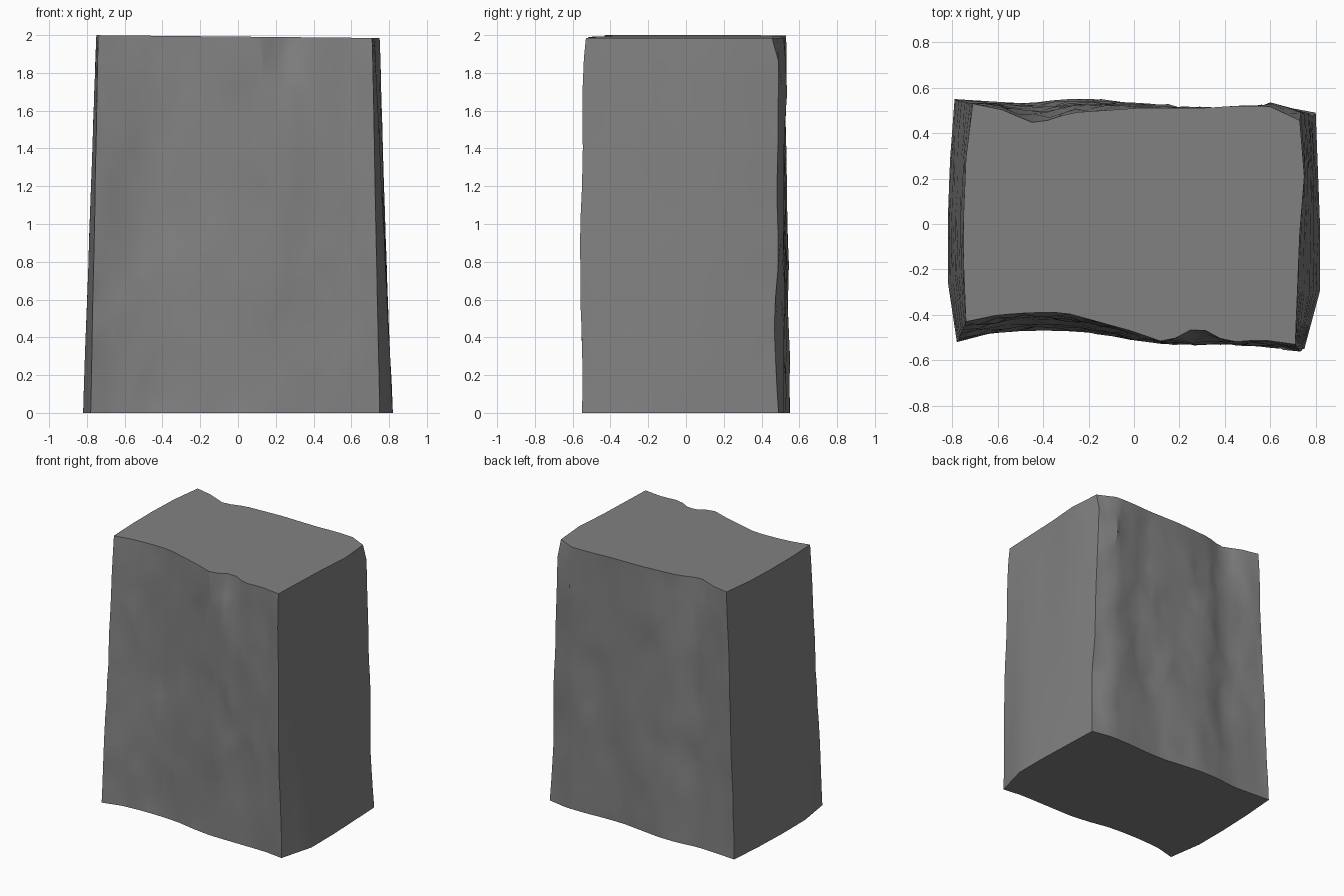
import bpy, bmesh, math, random
from mathutils import Vector, noise

random.seed(4)
if "Cube" in bpy.data.objects:
    bpy.data.objects.remove(bpy.data.objects["Cube"], do_unlink=True)

HEIGHT, ROWS, ACROSS, DEEP = 2.0, 13, 22, 8


def sample(profile, u):
    """Linear lookup along an evenly spaced profile given in hundredths."""
    p = u * (len(profile) - 1)
    i = min(int(p), len(profile) - 2)
    return (profile[i] + (profile[i + 1] - profile[i]) * (p - i)) / 100


def tent(x, centre, width):
    return max(0, 1 - abs(x - centre) / width)


# Edge profiles of the slab: (bottom, top); front and back run along x, sides along y
front = ([-52, -48, -47, -47, -48, -51, -53, -53, -53, -53, -55],
         [-43, -40, -39, -39, -43, -47, -52, -52, -52, -51, -53])
back = ([55, 54, 53, 55, 55, 53, 51, 51, 52, 52, 49],
        [53, 50, 49, 49, 50, 51, 51, 51, 52, 52, 49])
left = ([-78, -82, -82, -81, -79], [-74, -75, -75, -74, -71])
right = ([75, 82, 82, 81, 80], [71, 72, 73, 75, 73])


def blend(pair, u, t):
    return sample(pair[0], u) * (1 - t) + sample(pair[1], u) * t


def ruggedness(x, t, side):
    """Vertically stretched chipping of the broken faces."""
    p = Vector((x * 4, side * 7, t * 2.5))
    fine = Vector((x * 9, side * 3, t * 8))
    return (noise.noise(p) * 0.018 + noise.noise(fine) * 0.012) * math.sin(math.pi * t) ** 0.5


def broken_point(pair, u, t, side):
    x = blend(left, (side + 1) / 2, t) * (1 - u) + blend(right, (side + 1) / 2, t) * u
    y = blend(pair, u, t)
    upper = max(0, (t - 0.84) / 0.16)
    if side < 0:
        y += 0.07 * tent(x, 0.28, 0.13) * upper            # front notch
        y -= 0.02 * math.sin(math.pi * t) * tent(x, 0.7, 0.3)
    else:
        y -= 0.05 * tent(x, -0.43, 0.15) * max(0, (t - 0.75) / 0.25)  # back cleft
        y -= 0.04 * tent(x, 0.75, 0.15) * max(0, (t - 0.93) / 0.07)   # chipped corner
        y -= 0.03 * tent(x, 0.8, 0.2) * tent(t, 0.23, 0.2)
    y += ruggedness(x, t, side)
    return x, y


def ring(t):
    """One closed outline of the slab, counter-clockwise."""
    points = []
    for i in range(ACROSS):
        points.append(broken_point(front, i / ACROSS, t, -1))
    corners = [broken_point(pair, u, t, s)
               for pair, s, u in ((front, -1, 1), (back, 1, 1), (back, 1, 0), (front, -1, 0))]
    for i in range(DEEP):
        v = i / DEEP
        y = corners[0][1] * (1 - v) + corners[1][1] * v
        points.append((blend(right, v, t), y))
    for i in range(ACROSS):
        points.append(broken_point(back, 1 - i / ACROSS, t, 1))
    for i in range(DEEP):
        v = 1 - i / DEEP
        y = corners[3][1] * (1 - v) + corners[2][1] * v
        points.append((blend(left, v, t), y))
    return points


# Stack the outlines, with uneven heights between the flat ends
bm = bmesh.new()
rings = []
for r in range(ROWS + 1):
    row = []
    for i, (x, y) in enumerate(ring(r / ROWS)):
        z = HEIGHT * r / ROWS
        if 0 < r < ROWS:
            z += random.uniform(-0.04, 0.04)
            on_side = ACROSS <= i <= ACROSS + DEEP or i >= 2 * ACROSS + DEEP or i == 0
            if not on_side:
                x += random.uniform(-0.018, 0.018)
                y += random.uniform(-0.006, 0.006)
        elif r == ROWS:
            z -= 0.008 + 0.01 * x
        row.append(bm.verts.new((x, y, z)))
    rings.append(row)

count = len(rings[0])
for low, high in zip(rings, rings[1:]):
    for i in range(count):
        j = (i + 1) % count
        bm.faces.new((low[i], low[j], high[j], high[i]))
bm.faces.new(rings[-1])
bm.faces.new(list(reversed(rings[0])))
bmesh.ops.triangulate(bm, faces=[f for f in bm.faces if len(f.verts) == 4])

mesh = bpy.data.meshes.new("stone_slab")
bm.to_mesh(mesh)
bm.free()
slab = bpy.data.objects.new("stone_slab", mesh)
bpy.context.collection.objects.link(slab)

# Plain grey stone
stone = bpy.data.materials.new("grey_stone")
stone.use_nodes = True
grey = (0.22, 0.22, 0.22, 1)
stone.diffuse_color = grey
stone.node_tree.nodes["Principled BSDF"].inputs["Base Color"].default_value = grey
mesh.materials.append(stone)

bpy.context.view_layer.objects.active = slab
slab.select_set(True)
bpy.ops.object.shade_smooth_by_angle(angle=math.radians(30))
